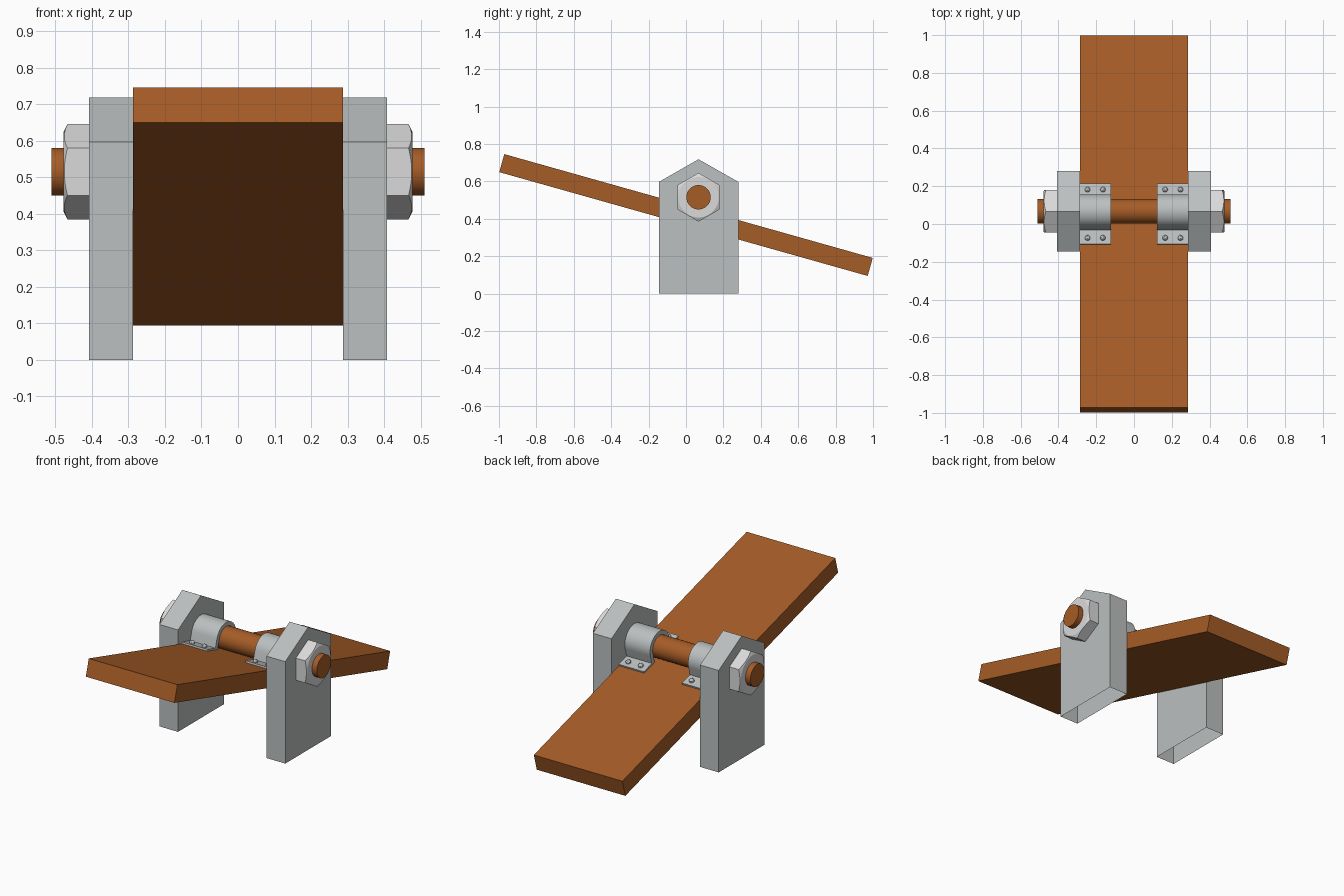
import bpy, bmesh, math
from mathutils import Vector

if "Cube" in bpy.data.objects:
    bpy.data.objects.remove(bpy.data.objects["Cube"])

def material(name, col):
    m = bpy.data.materials.new(name)
    m.diffuse_color = (*col, 1)
    m.use_nodes = True
    m.node_tree.nodes["Principled BSDF"].inputs["Base Color"].default_value = m.diffuse_color
    return m

WOOD = material("brown wood", (0.38, 0.107, 0.020))
STEEL = material("grey steel", (0.50, 0.525, 0.525))
BRIGHT = material("light nut steel", (0.70, 0.70, 0.70))

AY, AZ = 0.067, 0.515            # axle centre
TILT = math.atan2(0.555, 1.97)   # plank slope
D = Vector((math.cos(TILT), -math.sin(TILT)))   # along plank (y, z)
N = Vector((math.sin(TILT), math.cos(TILT)))    # plank normal (y, z)
C = Vector((0, 0.42))            # plank centre

def plank_pt(u, v):
    p = C + D * u + N * v
    return (p.x, p.y)

def finish(name, bm, mat, smooth=False):
    bmesh.ops.recalc_face_normals(bm, faces=bm.faces)
    me = bpy.data.meshes.new(name)
    bm.to_mesh(me)
    bm.free()
    ob = bpy.data.objects.new(name, me)
    bpy.context.collection.objects.link(ob)
    me.materials.append(mat)
    if smooth:
        bpy.ops.object.select_all(action='DESELECT')
        ob.select_set(True)
        bpy.context.view_layer.objects.active = ob
        bpy.ops.object.shade_smooth_by_angle(angle=math.radians(30))
    return ob

def extrude(name, profile, x0, x1, mat, smooth=False, open_below=None):
    """Extrude a (y, z) outline along x; optionally drop the face at a height."""
    bm = bmesh.new()
    a = [bm.verts.new((x0, y, z)) for y, z in profile]
    b = [bm.verts.new((x1, y, z)) for y, z in profile]
    bm.faces.new(a)
    bm.faces.new(b)
    n = len(a)
    for i in range(n):
        j = (i + 1) % n
        bm.faces.new((a[i], a[j], b[j], b[i]))
    bmesh.ops.recalc_face_normals(bm, faces=bm.faces)
    if open_below is not None:
        low = [f for f in bm.faces if all(v.co.z < open_below for v in f.verts)]
        bmesh.ops.delete(bm, geom=low, context='FACES_ONLY')
    return finish(name, bm, mat, smooth)

# tilted plank
extrude("plank", [plank_pt(u, v) for u, v in
        ((-1.0233, -0.05), (1.0233, -0.05), (1.0233, 0.05), (-1.0233, 0.05))],
        -0.287, 0.287, WOOD)

# axle rod
extrude("axle", [(AY + 0.065 * math.cos(i * math.tau / 48), AZ + 0.065 * math.sin(i * math.tau / 48))
        for i in range(48)], -0.51, 0.51, WOOD, True)

# strap outline: flanges lying on the plank and an arch over the axle
UC = (Vector((AY, AZ)) - C).dot(D)
VC = (Vector((AY, AZ)) - C).dot(N)
def arch(r, sign):
    return [(UC - sign * r * math.cos(math.pi * i / 24), VC + r * math.sin(math.pi * i / 24))
            for i in range(25)]
R, RI, F, T = 0.09, 0.066, 0.166, 0.05
strap = ([(UC - F, T), (UC - F, T + 0.01), (UC - R, T + 0.01)] + arch(R, 1)
         + [(UC + R, T + 0.01), (UC + F, T + 0.01), (UC + F, T), (UC + RI, T)]
         + arch(RI, -1) + [(UC - RI, T)])
strap = [plank_pt(u, v) for u, v in strap]

def nut(name, s):
    """Hexagonal nut with a conical chamfer on its outer face."""
    bm = bmesh.new()
    k, rings = 8, []
    for kind in range(4):
        ring = []
        for i in range(6 * k):
            a = i * math.tau / (6 * k)
            local = (a % (math.pi / 3)) - math.pi / 6
            hexr = 0.1128 / math.cos(local)
            r = (0.064, hexr, hexr, 0.108)[kind]
            x = (0.407, 0.407, 0.478 - (hexr - 0.108) * 0.5, 0.478)[kind]
            ang = a + math.pi / 2
            ring.append(bm.verts.new((s * x, AY + r * math.cos(ang), AZ + r * math.sin(ang))))
        rings.append(ring)
    rings.append([bm.verts.new((s * 0.478, v.co.y, v.co.z)) for v in rings[0]])
    for p, q in zip(rings, rings[1:]):
        for i in range(6 * k):
            j = (i + 1) % (6 * k)
            bm.faces.new((p[i], p[j], q[j], q[i]))
    finish(name, bm, BRIGHT)

def bolt(name, x, u):
    """Small domed bolt head standing on a flange."""
    bm = bmesh.new()
    prev = None
    for r, h in ((0.014, 0.0), (0.014, 0.010), (0.011, 0.015), (0.006, 0.018)):
        ring = []
        for i in range(16):
            a = i * math.tau / 16
            y, z = plank_pt(u + r * math.sin(a), T + 0.008 + h)
            ring.append(bm.verts.new((x + r * math.cos(a), y, z)))
        if prev:
            for i in range(16):
                j = (i + 1) % 16
                bm.faces.new((prev[i], prev[j], ring[j], ring[i]))
        prev = ring
    bm.faces.new(prev)
    finish(name, bm, STEEL, True)

# mirrored parts
for side, s in (("left", -1), ("right", 1)):
    extrude(side + "_stand", [(-0.145, 0), (0.28, 0), (0.28, 0.597), (AY, 0.718), (-0.145, 0.597)],
            s * 0.287, s * 0.408, STEEL, open_below=0.01)
    extrude(side + "_strap", strap, s * 0.123, s * 0.2865, STEEL, True)
    nut(side + "_nut", s)
    for n, (x, du) in enumerate([(x, du) for x in (0.165, 0.246) for du in (-0.133, 0.133)]):
        bolt(f"{side}_bolt_{n + 1}", s * x, UC + du)
